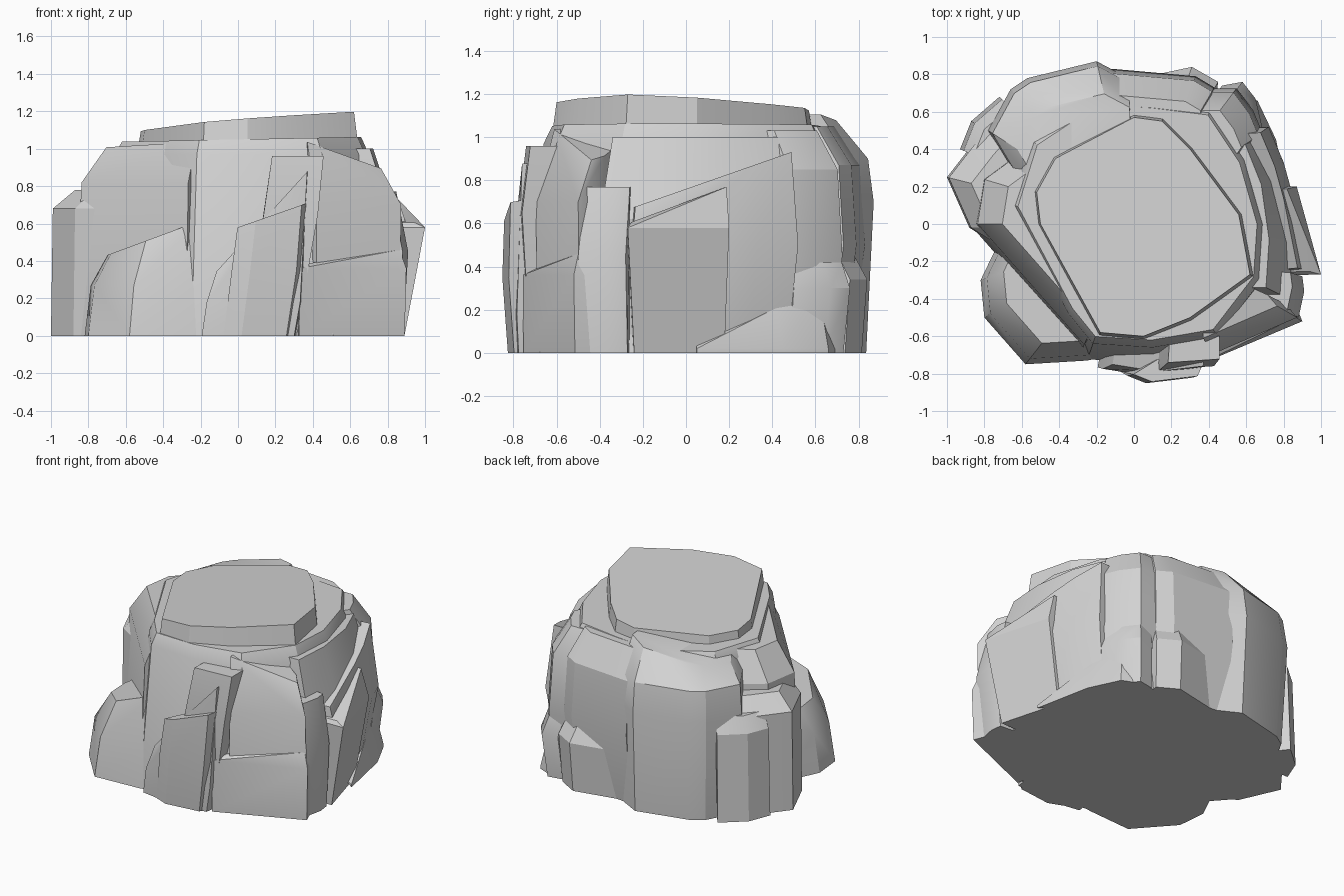
import bpy
import bmesh
import math

default_cube = bpy.data.objects.get("Cube")
if default_cube:
    bpy.data.objects.remove(default_cube, do_unlink=True)

# One plain stone colour
stone = bpy.data.materials.new("grey_stone")
stone.use_nodes = True
stone_colour = (0.65, 0.65, 0.65, 1)
stone.diffuse_color = stone_colour
stone.node_tree.nodes["Principled BSDF"].inputs["Base Color"].default_value = stone_colour


def rock_chunk(name, footprint, levels, tilt_x=0, tilt_y=0, lean_x=0):
    """Hull of a footprint repeated at (height, scale about the axis) levels.

    The last level is tilted by the given slopes; lean shifts x with height."""
    bm = bmesh.new()
    for index, (height, scale) in enumerate(levels):
        is_top = index == len(levels) - 1
        for px, py in footprint:
            x, y = px * scale + lean_x * height, py * scale
            z = height + (tilt_x * x + tilt_y * y if is_top else 0)
            bm.verts.new((x, y, z))
    hull = bmesh.ops.convex_hull(bm, input=bm.verts[:])
    leftovers = set(hull["geom_interior"]) | set(hull["geom_unused"])
    loose = [item for item in leftovers if isinstance(item, bmesh.types.BMVert)]
    bmesh.ops.delete(bm, geom=loose, context="VERTS")
    bmesh.ops.dissolve_limit(bm, angle_limit=math.radians(3),
                             verts=bm.verts[:], edges=bm.edges[:])
    bmesh.ops.recalc_face_normals(bm, faces=bm.faces[:])
    mesh = bpy.data.meshes.new(name)
    bm.to_mesh(mesh)
    bm.free()
    mesh.materials.append(stone)
    chunk = bpy.data.objects.new(name, mesh)
    bpy.context.collection.objects.link(chunk)
    chunks.append(chunk)


chunks = []

# Flat summit slab
rock_chunk("summit_slab",
           [(-.52, .17), (-.42, .35), (0, .57), (.15, .55), (.3, .4), (.56, .05),
            (.62, -.27), (.3, -.5), (.05, -.6), (-.18, -.58), (-.27, -.35), (-.5, 0)],
           [(.9, 1.06), (1.14, 1)], tilt_x=.08, tilt_y=-.03)

# Central mass with the shoulder below the summit
rock_chunk("central_mass",
           [(-.66, .1), (-.55, .45), (-.2, .68), (.1, .66), (.42, .62), (.6, .35),
            (.7, 0), (.68, -.3), (.45, -.6), (.1, -.66), (-.22, -.64), (-.35, -.48)],
           [(0, 1.13), (.97, 1), (1.05, .94)], tilt_x=.02)

# Right-hand side: low ledge, tall face, outer block
rock_chunk("front_low_ledge",
           [(-.82, -.3), (-.8, -.5), (-.58, -.75), (-.25, -.73), (-.1, -.7),
            (-.1, -.3), (-.7, -.05)],
           [(0, 1), (.27, .96), (.69, .85)], tilt_x=.37)
rock_chunk("slanted_side_face",
           [(-.88, 0), (-.84, .25), (-.5, .5), (-.2, .2), (-.2, -.55), (-.28, -.68)],
           [(0, 1), (.82, .95), (1.05, .8)], tilt_x=.06)
rock_chunk("outer_side_block",
           [(-1, .25), (-.88, -.02), (-.6, -.2), (-.5, .3), (-.68, .62), (-.86, .43)],
           [(0, 1), (.68, .99), (.78, .87)])
rock_chunk("side_panel",
           [(-.93, .4), (-.87, .55), (-.72, .68), (-.5, .4)],
           [(0, 1), (.6, .98), (.7, .92)])

# Back faces and columns
rock_chunk("back_wall",
           [(-.78, .5), (-.66, .72), (-.57, .78), (-.2, .87), (-.03, .78),
            (0, .3), (-.6, .2)],
           [(0, .96), (.7, 1), (.9, .97), (1.11, .8)], tilt_x=.2)
rock_chunk("back_column",
           [(-.12, .83), (.15, .78), (.33, .79), (.43, .73), (.4, .3), (-.1, .3)],
           [(0, .92), (.5, 1), (.87, .97), (1.05, .83)])
rock_chunk("back_low_block",
           [(-.02, .77), (.12, .8), (.31, .84), (.45, .76), (.4, .4)],
           [(0, .97), (.34, 1), (.45, .93)])
rock_chunk("back_corner_column",
           [(.4, .74), (.56, .74), (.65, .62), (.7, .5), (.5, .2), (.3, .5)],
           [(0, .9), (.45, .98), (.85, .95), (1.03, .82)])
rock_chunk("back_corner_block",
           [(.47, .74), (.58, .76), (.65, .67), (.69, .5), (.4, .4)],
           [(0, .96), (.3, 1), (.42, .95)])
rock_chunk("back_corner_foot",
           [(.84, .05), (.76, .45), (.66, .66), (.52, .72), (.4, .4)],
           [(0, 1), (.02, 1), (.03, .93)], tilt_y=.43)

# Left flank: slope below the shoulder, wall with a rising ledge, overhanging plate
rock_chunk("flank_slope",
           [(.83, -.4), (.85, -.1), (.8, .25), (.7, .5), (.3, .4), (.3, -.4)],
           [(0, .9), (.62, 1), (1, .85)])
rock_chunk("flank_wall",
           [(.93, -.25), (.85, .15), (.8, .33), (.72, .52), (.4, .5), (.4, -.3)],
           [(0, .9), (.5, 1), (.76, .94)], tilt_y=.35)
rock_chunk("flank_plate",
           [(1, -.27), (.87, .2), (.5, .2), (.5, -.28)],
           [(0, .89), (.58, 1), (.7, .94)], tilt_y=.37)
rock_chunk("flank_pillar",
           [(.88, -.5), (.91, -.36), (.9, -.28), (.5, -.25), (.5, -.5)],
           [(0, .97), (.45, 1), (.77, .93)])

# Front corner: upper face above a thin ledge
rock_chunk("front_corner_foot",
           [(.33, -.76), (.9, -.52), (.86, -.42), (.5, -.2), (.3, -.5)],
           [(0, .99), (.36, 1), (.33, .96)], tilt_x=.15)
rock_chunk("front_corner_face",
           [(.43, -.71), (.89, -.51), (.83, -.44), (.4, -.25)],
           [(0, .97), (.7, .98), (1.17, .86)], tilt_x=-.36)

# Front buttress leaning to one side, its set-back top and a shorter slab before it
rock_chunk("front_buttress",
           [(-.2, -.79), (.05, -.83), (.31, -.8), (.34, -.5), (-.15, -.5)],
           [(0, .97), (.18, .98), (.47, .95)], tilt_x=1.1, lean_x=.16)
rock_chunk("front_buttress_top",
           [(.04, -.78), (.33, -.76), (.33, -.5), (.06, -.5)],
           [(0, .95), (.65, 1), (.96, .95)], lean_x=.15)
rock_chunk("front_slab",
           [(-.08, -.82), (.02, -.86), (.27, -.83), (.31, -.74), (.05, -.74)],
           [(0, .96), (.35, .99), (.58, .98)], tilt_x=.35, lean_x=.13)

# Soft shading on shallow bends, crisp breaks elsewhere
bpy.ops.object.select_all(action="DESELECT")
for chunk in chunks:
    chunk.select_set(True)
bpy.context.view_layer.objects.active = chunks[0]
bpy.ops.object.shade_smooth_by_angle(angle=math.radians(25))
